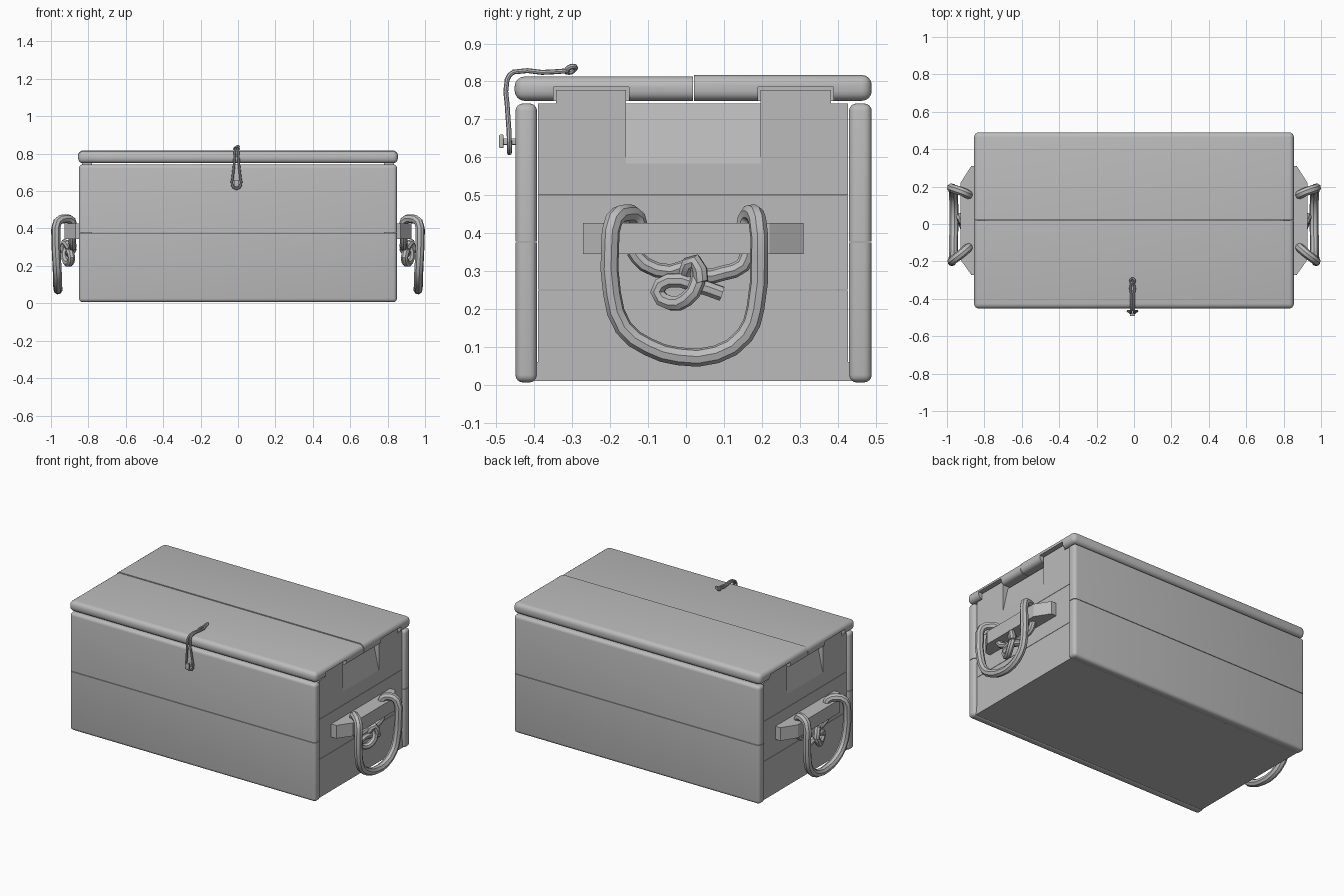
import bpy, bmesh, math
from mathutils import Vector

if "Cube" in bpy.data.objects:
    bpy.data.objects.remove(bpy.data.objects["Cube"])

mat = bpy.data.materials.new("plain grey")
mat.diffuse_color = (0.5, 0.5, 0.5, 1)
mat.use_nodes = True
mat.node_tree.nodes["Principled BSDF"].inputs["Base Color"].default_value = mat.diffuse_color


def finish(ob, smooth=True):
    ob.data.materials.append(mat)
    if smooth:
        bpy.ops.object.select_all(action='DESELECT')
        ob.select_set(True)
        bpy.context.view_layer.objects.active = ob
        bpy.ops.object.shade_smooth_by_angle(angle=math.radians(40))
    return ob


def make(name, bm):
    bmesh.ops.recalc_face_normals(bm, faces=bm.faces)
    me = bpy.data.meshes.new(name)
    bm.to_mesh(me)
    bm.free()
    ob = bpy.data.objects.new(name, me)
    bpy.context.collection.objects.link(ob)
    return ob


def board(name, lo, hi, bevel=0, seam=None):
    """Box with rounded edges, kept sharp around the seam face (axis, value)."""
    bm = bmesh.new()
    bmesh.ops.create_cube(bm, size=1)
    for v in bm.verts:
        v.co = [lo[i] if v.co[i] < 0 else hi[i] for i in range(3)]
    if bevel:
        edges = [e for e in bm.edges if seam is None or
                 not all(abs(v.co[seam[0]] - seam[1]) < 1e-5 for v in e.verts)]
        bmesh.ops.bevel(bm, geom=edges, offset=bevel, segments=4, profile=0.5,
                        affect='EDGES', clamp_overlap=True)
    return finish(make(name, bm))


def prism(name, pts, axis, a, b):
    """Extrude a 2D outline along an axis from a to b."""
    def put(p, t):
        c = list(p)
        c.insert(axis, t)
        return c
    bm = bmesh.new()
    r0 = [bm.verts.new(put(p, a)) for p in pts]
    r1 = [bm.verts.new(put(p, b)) for p in pts]
    bm.faces.new(r0)
    bm.faces.new(r1)
    n = len(pts)
    for i in range(n):
        bm.faces.new((r0[i], r0[(i + 1) % n], r1[(i + 1) % n], r1[i]))
    return make(name, bm)


def tube(name, pts, r, cyclic=False, res=2):
    """Round cord through the given points."""
    cu = bpy.data.curves.new(name, 'CURVE')
    cu.dimensions = '3D'
    cu.bevel_depth, cu.bevel_resolution, cu.use_fill_caps = r, 2, True
    sp = cu.splines.new('BEZIER')
    sp.resolution_u = res
    sp.use_cyclic_u = cyclic
    sp.bezier_points.add(len(pts) - 1)
    for bp, p in zip(sp.bezier_points, pts):
        bp.co = p
        bp.handle_left_type = bp.handle_right_type = 'AUTO'
    ob = bpy.data.objects.new(name, cu)
    bpy.context.collection.objects.link(ob)
    bpy.ops.object.select_all(action='DESELECT')
    ob.select_set(True)
    bpy.context.view_layer.objects.active = ob
    bpy.ops.object.convert(target='MESH')
    return finish(bpy.context.view_layer.objects.active)


def cut(ob, cutter):
    m = ob.modifiers.new("cut", 'BOOLEAN')
    m.operation, m.solver, m.object = 'DIFFERENCE', 'EXACT', cutter
    cutter.hide_render = True
    cutter.hide_set(True)


# front and back walls, two planks each
for name, y0, y1 in (("front", -0.45, -0.393), ("back", 0.43, 0.49)):
    board(name + "_lower_plank", (-0.85, y0, 0.006), (0.85, y1, 0.375), 0.02, (2, 0.375))
    board(name + "_upper_plank", (-0.85, y0, 0.378), (0.85, y1, 0.742), 0.02, (2, 0.378))

# floor
board("floor", (-0.835, -0.4, 0.01), (0.835, 0.44, 0.06))

# lid, two planks meeting at the middle
lid_front = board("lid_front_plank", (-0.855, -0.452, 0.749), (0.855, 0.018, 0.813), 0.026, (1, 0.018))
lid_back = board("lid_back_plank", (-0.855, 0.021, 0.749), (0.855, 0.49, 0.817), 0.026, (1, 0.021))

TABS = ((-0.343, -0.158), (0.197, 0.382))
for s, side in ((1, "right"), (-1, "left")):
    # end wall planks, the top one with two tabs that locate the lid
    for nm, z0, z1 in (("lower", 0.01, 0.249), ("middle", 0.251, 0.499)):
        ob = prism(f"{side}_end_{nm}_plank", [(-0.39, z0), (0.427, z0), (0.427, z1), (-0.39, z1)],
                   0, s * 0.78, s * 0.835)
        finish(ob, False)
    outline = [(-0.39, 0.501), (0.427, 0.501), (0.427, 0.742)]
    for t0, t1 in reversed(TABS):
        outline += [(t1, 0.742), (t1, 0.777), (t0, 0.777), (t0, 0.742)]
    outline.append((-0.39, 0.742))
    top = finish(prism(f"{side}_end_upper_plank", outline, 0, s * 0.78, s * 0.835), False)

    # sloped finger recess between the tabs
    cut(top, prism(f"{side}_recess_cutter", [(s * 0.837, 0.575), (s * 0.795, 0.76), (s * 0.9, 0.76), (s * 0.9, 0.575)],
                   1, -0.158, 0.197))
    # lid notches over the tabs
    for lid, (t0, t1) in zip((lid_front, lid_back), TABS):
        cut(lid, prism(f"{side}_notch_cutter", [(t0 - .007, 0.7), (t1 + .007, 0.7), (t1 + .007, 0.786), (t0 - .007, 0.786)],
                       0, s * 0.76, s * 0.9))

    # handle cleat with slanted ends
    finish(prism(f"{side}_cleat", [(s * 0.83, -0.272), (s * 0.87, -0.272), (s * 0.928, -0.19),
                                   (s * 0.928, 0.22), (s * 0.87, 0.31), (s * 0.83, 0.31)],
                 2, 0.345, 0.427), False)

    # rope loop hanging from the cleat
    loop = [(.885, -.125, .40), (.89, -.13, .44), (.925, -.16, .452), (.965, -.19, .435), (.973, -.2, .37),
            (.97, -.195, .24), (.965, -.165, .15), (.965, -.1, .1), (.963, -.02, .075), (.963, .08, .08),
            (.965, .155, .13), (.968, .183, .2), (.973, .193, .34), (.965, .188, .435),
            (.925, .175, .453), (.89, .16, .44), (.885, .155, .40)]
    tube(f"{side}_rope_handle", [(s * x, y, z) for x, y, z in loop], 0.024)

    # knot tying the rope ends under the cleat
    knot_a = [(.885, -.14, .355), (.885, -.11, .318), (.885, -.04, .298), (.905, .02, .31), (.925, .03, .27),
              (.92, .0, .225), (.9, -.04, .215), (.89, -.075, .245), (.9, -.045, .275),
              (.905, .02, .265), (.9, .095, .24)]
    knot_b = [(.885, .165, .36), (.885, .15, .315), (.885, .1, .295), (.885, .04, .285),
              (.905, .0, .3), (.925, .025, .325), (.93, .04, .27)]
    tube(f"{side}_rope_knot", [(s * x, y, z) for x, y, z in knot_a], 0.02)
    tube(f"{side}_rope_end", [(s * x, y, z) for x, y, z in knot_b], 0.02)

# cord latch: narrow loop over the lid edge, widening around the peg
X = -0.008
half = [(.006, -.315, .828), (.006, -.38, .824), (.007, -.455, .825), (.009, -.472, .805),
        (.013, -.472, .74), (.021, -.467, .67), (.023, -.466, .63)]
pts = [(X + a, y, z) for a, y, z in half] + [(X, -.466, .612)] + \
      [(X - a, y, z) for a, y, z in reversed(half)]
tube("latch_cord", pts, 0.0065, True)
tube("latch_knot", [(X + .011 * math.cos(t), -.304 + .012 * math.sin(t), .832 + .008 * math.sin(t + 1))
                    for t in [i * math.pi / 3 for i in range(6)]], 0.007, True)
board("latch_peg", (X - .008, -.485, .633), (X + .008, -.44, .65), 0.003)
board("latch_peg_head", (X - .014, -.493, .624), (X + .014, -.481, .66), 0.004)
